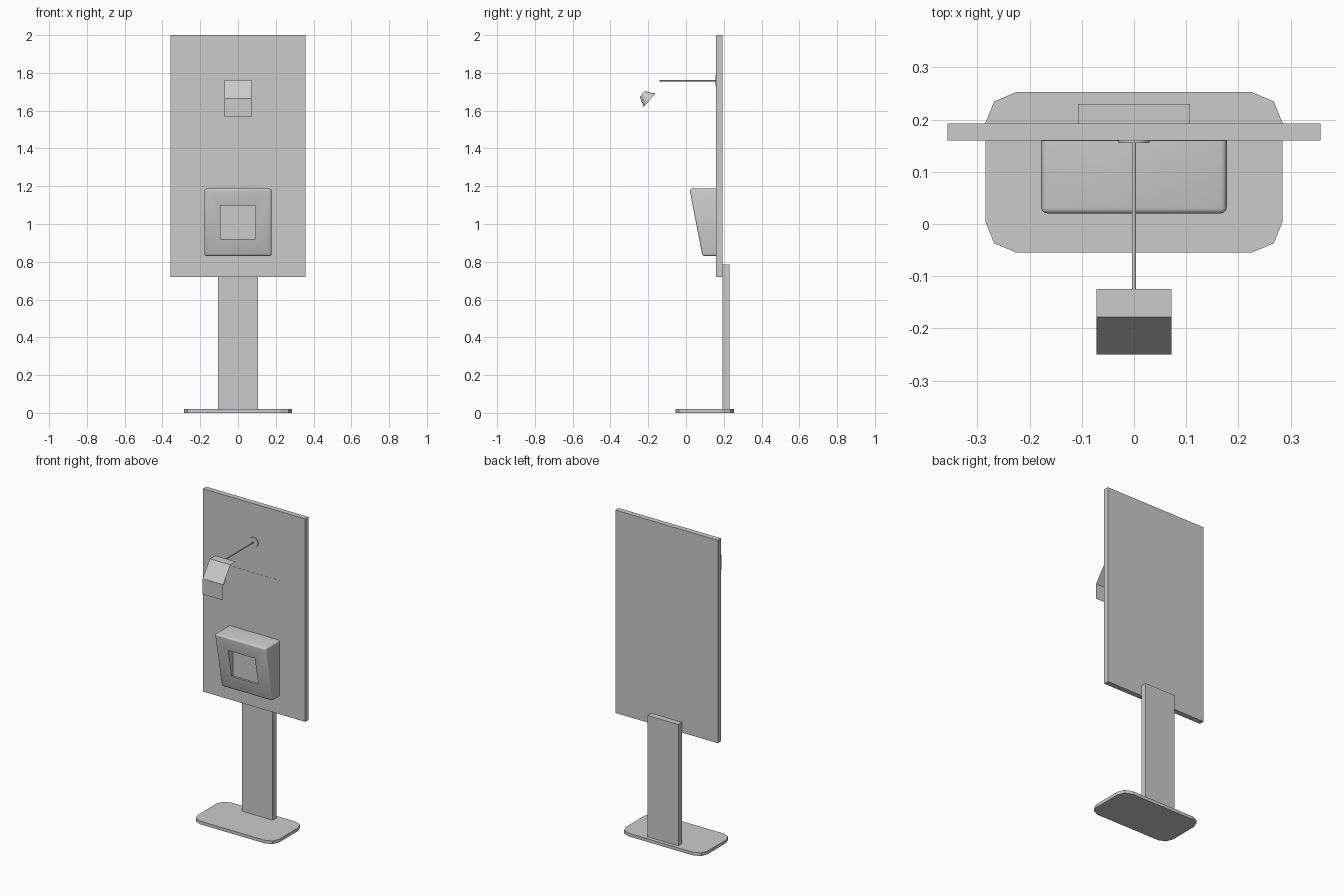
import bpy, bmesh, math
from mathutils import Vector

if "Cube" in bpy.data.objects:
    bpy.data.objects.remove(bpy.data.objects["Cube"])


def finish(name, bm, smooth=False):
    bmesh.ops.recalc_face_normals(bm, faces=bm.faces)
    me = bpy.data.meshes.new(name)
    bm.to_mesh(me)
    bm.free()
    ob = bpy.data.objects.new(name, me)
    bpy.context.collection.objects.link(ob)
    if smooth:
        bpy.ops.object.select_all(action='DESELECT')
        ob.select_set(True)
        bpy.context.view_layer.objects.active = ob
        bpy.ops.object.shade_smooth_by_angle(angle=math.radians(35))
    return ob


def prism(points, offset):
    """Extrude a closed polygon along an offset vector."""
    bm = bmesh.new()
    face = bm.faces.new([bm.verts.new(p) for p in points])
    out = bmesh.ops.extrude_face_region(bm, geom=[face], use_keep_orig=True)
    verts = [g for g in out['geom'] if isinstance(g, bmesh.types.BMVert)]
    bmesh.ops.translate(bm, verts=verts, vec=offset)
    return bm


def box(name, hx, y0, y1, z0, z1):
    pts = [(-hx, y0, z0), (hx, y0, z0), (hx, y1, z0), (-hx, y1, z0)]
    return finish(name, prism(pts, (0, 0, z1 - z0)))


def cone(name, a, b, r1, r2, sides):
    """Round bar or frustum from point a to point b."""
    a, b = Vector(a), Vector(b)
    bm = bmesh.new()
    bmesh.ops.create_cone(bm, cap_ends=True, segments=sides, radius1=r1,
                          radius2=r2, depth=(b - a).length)
    rot = (b - a).to_track_quat('Z', 'Y').to_matrix()
    bmesh.ops.rotate(bm, verts=bm.verts, matrix=rot)
    bmesh.ops.translate(bm, verts=bm.verts, vec=(a + b) / 2)
    return finish(name, bm, True)


# Foot plate with clipped corners
cy = 0.099
corner = [(0.285, 0.094), (0.268, 0.136), (0.225, 0.154)]
outline = (corner + [(-x, y) for x, y in reversed(corner)]
           + [(-x, -y) for x, y in corner]
           + [(x, -y) for x, y in reversed(corner)])
finish("foot_plate", prism([(x, y + cy, 0) for x, y in outline], (0, 0, 0.02)))

# Post, board and display sheet
box("post", 0.107, 0.193, 0.23, 0.02, 0.785)
box("board", 0.357, 0.16, 0.193, 0.72, 2.0)
box("display_sheet", 0.178, 0.159, 0.161, 1.205, 1.565)

# Wedge-shaped dispenser with rounded edges
hx, back = 0.178, 0.161
profile = [(back, 0.83), (0.087, 0.83), (0.018, 1.187), (back, 1.187)]
bm = prism([(-hx, y, z) for y, z in profile], (2 * hx, 0, 0))
edges = [e for e in bm.edges if any(v.co.y < back - 0.001 for v in e.verts)]
bmesh.ops.bevel(bm, geom=edges, offset=0.012, segments=3, profile=0.5,
                affect='EDGES')
dispenser = finish("dispenser", bm, True)

# Window recess in the dispenser
cutter = box("window_cutter", 0.093, -0.1, 0.082, 0.92, 1.097)
cutter.hide_render = True
cutter.hide_set(True)
mod = dispenser.modifiers.new("window", 'BOOLEAN')
mod.operation = 'DIFFERENCE'
mod.solver = 'EXACT'
mod.object = cutter
bpy.context.view_layer.objects.active = dispenser
dispenser.select_set(True)
bpy.ops.object.modifier_apply(modifier="window")
bpy.data.objects.remove(cutter)

# Lamp arm, wall rose and spot
cone("lamp_rose", (0, 0.161, 1.76), (0, 0.155, 1.76), 0.03, 0.03, 24)
cone("lamp_arm", (0, 0.158, 1.759), (0, -0.14, 1.759), 0.004, 0.004, 12)
cone("lamp_spot", (0, -0.231, 1.688), (0, -0.193, 1.655), 0.02, 0.047, 24)

# Folded sheet shade over the spot
bm = bmesh.new()
fold = [(-0.125, 1.763), (-0.178, 1.763), (-0.25, 1.665), (-0.25, 1.567)]
rows = [[bm.verts.new((x, y, z)) for x in (-0.072, 0.072)] for y, z in fold]
for a, b in zip(rows, rows[1:]):
    bm.faces.new((a[0], a[1], b[1], b[0]))
finish("lamp_shade", bm)
